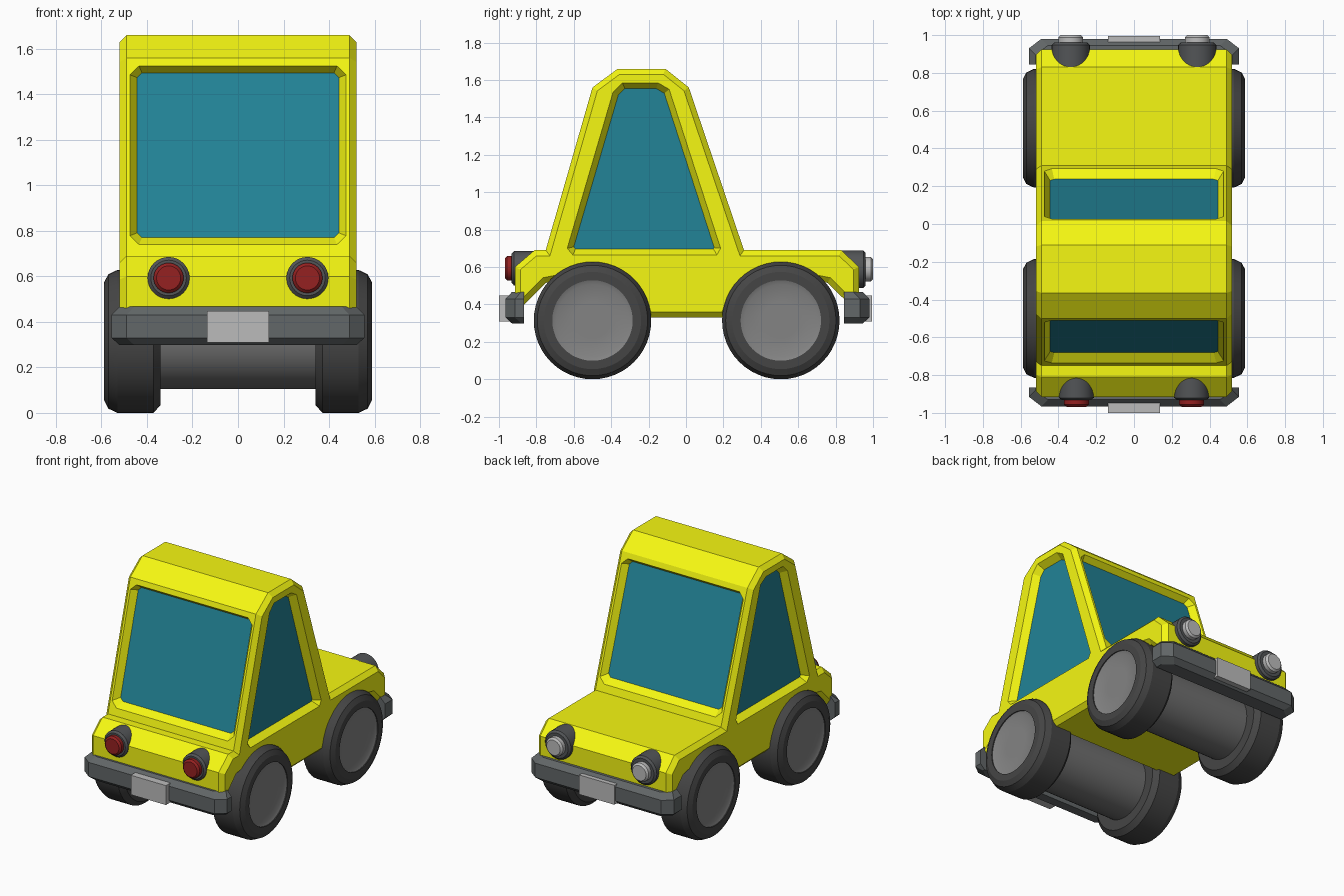
import bpy, bmesh, math
from mathutils import Vector

if "Cube" in bpy.data.objects:
    bpy.data.objects.remove(bpy.data.objects["Cube"])

COLOURS = {"yellow": (0.92, 0.94, 0.006), "glass": (0.016, 0.23, 0.31), "red": (0.3, 0.015, 0.015),
           "tyre": (0.06, 0.06, 0.06), "hub": (0.23, 0.23, 0.23), "axle": (0.16, 0.16, 0.16),
           "bumper": (0.122, 0.135, 0.138), "plate": (0.5, 0.5, 0.5), "housing": (0.085, 0.09, 0.095),
           "lamp": (0.5, 0.5, 0.5)}
MATS = {}
for key, rgb in COLOURS.items():
    MATS[key] = bpy.data.materials.new(key)
    MATS[key].diffuse_color = (*rgb, 1)


def loft(name, rings, colour, smooth=False):
    """Join rings of equal point count into a closed solid."""
    bm = bmesh.new()
    vr = [[bm.verts.new(p) for p in ring] for ring in rings]
    n = len(vr[0])
    for a, b in zip(vr, vr[1:]):
        for i in range(n):
            j = (i + 1) % n
            bm.faces.new((a[i], a[j], b[j], b[i]))
    bm.faces.new(vr[0][::-1])
    bm.faces.new(vr[-1])
    bmesh.ops.recalc_face_normals(bm, faces=bm.faces)
    me = bpy.data.meshes.new(name)
    bm.to_mesh(me)
    bm.free()
    me.materials.append(MATS[colour])
    ob = bpy.data.objects.new(name, me)
    bpy.context.collection.objects.link(ob)
    if smooth:
        bpy.ops.object.select_all(action='DESELECT')
        ob.select_set(True)
        bpy.context.view_layer.objects.active = ob
        bpy.ops.object.shade_smooth_by_angle(angle=math.radians(25))
    return ob


def lathe(name, profile, centre, axis, colour, n=40):
    """Turn (distance along axis, radius) pairs about an x or y axis."""
    rings = []
    for t, r in profile:
        ring = []
        for i in range(n):
            a = 2 * math.pi * i / n
            c, s = r * math.cos(a), r * math.sin(a)
            ring.append(Vector(centre) + Vector((t, c, s) if axis == 'x' else (c, t, s)))
        rings.append(ring)
    return loft(name, rings, colour, True)


def inset(pts, d):
    """Move every side of a counter-clockwise outline inward by d."""
    pts = [Vector(p) for p in pts]
    out = []
    for i, p in enumerate(pts):
        e1 = (p - pts[i - 1]).normalized()
        e2 = (pts[(i + 1) % len(pts)] - p).normalized()
        n1, n2 = Vector((-e1.y, e1.x)), Vector((-e2.y, e2.x))
        out.append(p + (n1 + n2) * d / (1 + n1.dot(n2)))
    return out


# Body: side profile with wheel arches, chamfered along both sides
profile = [(-.915, .60), (-.915, .42), (-.88, .385), (-.75, .515), (-.65, .535), (-.37, .535),
           (-.26, .45), (-.205, .33), (.21, .33), (.267, .45), (.377, .535), (.657, .535),
           (.757, .515), (.89, .385), (.925, .42), (.925, .60), (.83, .69), (.31, .69),
           (.015, 1.56), (-.11, 1.66), (-.365, 1.66), (-.50, 1.56), (-.75, .69), (-.81, .69)]
small = inset(profile, .03)
body = loft("body", [[(x, y, z) for y, z in outline] for x, outline in
                     ((-.52, small), (-.49, profile), (.49, profile), (.52, small))], "yellow")


# Windows: tapered recess cut into the body, with a pane at the bottom
def window(name, outline, origin, u, v, out):
    o, u, v, out = Vector(origin), Vector(u), Vector(v).normalized(), Vector(out)

    def ring(grow, depth):
        return [o + u * p.x + v * p.y + out * depth for p in inset(outline, grow)]

    cutter = loft(name + "_cutter", [ring(.034, -.05), ring(-.034, .05)], "yellow")
    cutter.hide_render = True
    mod = body.modifiers.new(name, 'BOOLEAN')
    mod.operation, mod.solver, mod.object = 'DIFFERENCE', 'EXACT', cutter
    bpy.context.view_layer.objects.active = body
    bpy.ops.object.modifier_apply(modifier=mod.name)
    bpy.data.objects.remove(cutter)
    loft(name, [ring(.031, -.07), ring(.031, -.046)], "glass")


def screen(w, lo, hi, c):
    return [(-w + c, lo), (w - c, lo), (w, lo + c), (w, hi - c),
            (w - c, hi), (-w + c, hi), (-w, hi - c), (-w, lo + c)]


side = [(-.605, .665), (.165, .665), (.185, .70), (-.09, 1.55),
        (-.15, 1.585), (-.34, 1.585), (-.39, 1.535), (-.635, .70)]
window("front_window", screen(.475, .052, .868, .04), (0, -.75, .69), (1, 0, 0), (0, .25, .87), (0, -1, 0))
window("rear_window", screen(.475, .053, .88, .04), (0, .31, .69), (-1, 0, 0), (0, -.295, .87), (0, 1, 0))
for s, tag in ((1, "right"), (-1, "left")):
    window(tag + "_window", side, (s * .52, 0, 0), (0, 1, 0), (0, 0, 1), (s, 0, 0))

# Wheels and axles
for end, cy in (("front", -.50), ("rear", .507)):
    lathe(end + "_axle", [(-.36, .21), (.36, .21)], (0, cy, .314), 'x', "axle", 48)
    for s, tag in ((1, "right"), (-1, "left")):
        c = (0, cy, .314)
        tyre = [(.34, .20), (.34, .28), (.372, .314), (.53, .314), (.57, .295),
                (.588, .26), (.588, .215), (.56, .215)]
        hub = [(.50, .216), (.582, .216), (.572, .193), (.571, .10)]
        lathe(f"{end}_{tag}_tyre", [(s * t, r) for t, r in tyre], c, 'x', "tyre", 48)
        lathe(f"{end}_{tag}_hub", [(s * t, r) for t, r in hub], c, 'x', "hub", 48)


# Bumpers with chamfered ends and edges, and plates
def bumper_ring(s, back, face, z, d):
    w, f = .556 - d, face - d
    half = [(w, back), (w, f - .05), (w - .065, f)]
    return [(x, s * y, z) for x, y in half + [(-x, y) for x, y in half[::-1]]]


for end, s, back, face, tip in (("front", -1, .865, .965, 1.0), ("rear", 1, .845, .98, .995)):
    loft(end + "_bumper", [bumper_ring(s, back, face, z, d) for z, d in
                           ((.298, .035), (.33, 0), (.43, 0), (.467, .035))], "bumper")
    loft(end + "_plate", [[(x, s * y, z) for x, z in
                           ((-.137, .31), (.137, .31), (.137, .447), (-.137, .447))]
                          for y in (face - .03, tip)], "plate")

# Lights: round housings with a stepped lens
for end, s, x, z, r, rim, tip, lens in (("front", -1, .305, .593, .092, .932, .968, "red"),
                                        ("rear", 1, .335, .588, .101, .96, 1.0, "lamp")):
    for m, tag in ((1, "right"), (-1, "left")):
        c = (m * x, 0, z)
        lathe(f"{end}_{tag}_light_housing", [(s * t, q) for t, q in
              ((.80, r), (rim - .012, r), (rim, r - .014), (rim, .04))], c, 'y', "housing", 32)
        lathe(f"{end}_{tag}_light_lens", [(s * t, q) for t, q in
              ((rim - .02, .066), (tip - .012, .066), (tip, .053), (tip, .02))], c, 'y', lens, 32)

for m in bpy.data.materials:
    if m.users and not m.is_grease_pencil:
        m.use_nodes = True
        m.node_tree.nodes["Principled BSDF"].inputs["Base Color"].default_value = m.diffuse_color
